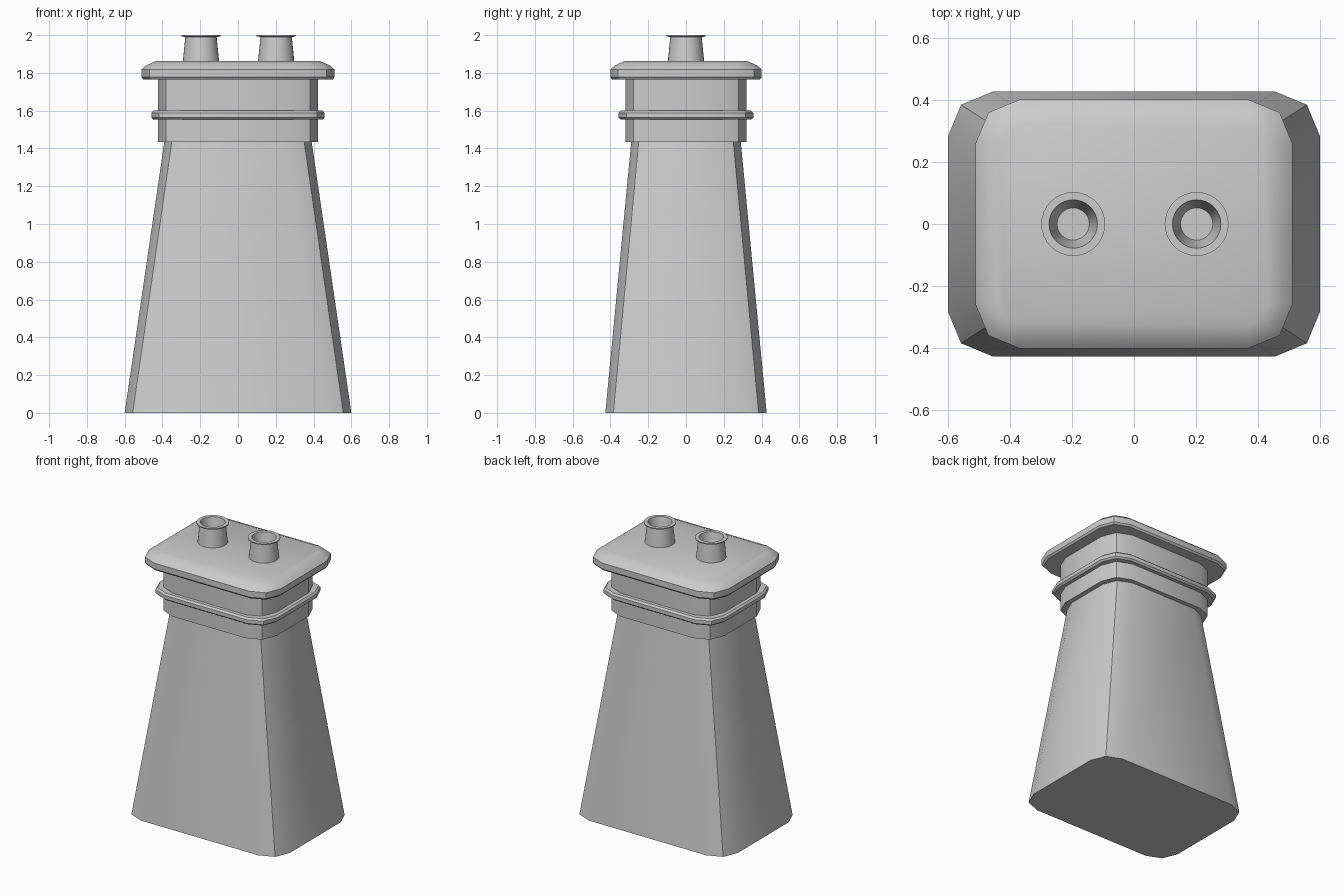
import bpy, bmesh, math

if "Cube" in bpy.data.objects:
    bpy.data.objects.remove(bpy.data.objects["Cube"])


def outline(hx, hy, r, z):
    """Rectangle with corners rounded in two segments (12 points)."""
    pts = []
    for k, (sx, sy) in enumerate(((1, 1), (-1, 1), (-1, -1), (1, -1))):
        for s in range(3):
            a = math.radians(90 * k + 45 * s)
            pts.append((sx * (hx - r) + r * math.cos(a),
                        sy * (hy - r) + r * math.sin(a), z))
    return pts


def circle(r, z, cx, n=32):
    return [(cx + r * math.cos(2 * math.pi * i / n),
             r * math.sin(2 * math.pi * i / n), z) for i in range(n)]


def loft(name, rings, angle=32):
    """Skin a stack of rings and close both ends."""
    bm = bmesh.new()
    rows = [[bm.verts.new(p) for p in ring] for ring in rings]
    n = len(rows[0])
    for a, b in zip(rows, rows[1:]):
        for i in range(n):
            j = (i + 1) % n
            bm.faces.new((a[i], a[j], b[j], b[i]))
    bm.faces.new(rows[0][::-1])
    bm.faces.new(rows[-1])
    bmesh.ops.recalc_face_normals(bm, faces=bm.faces)
    me = bpy.data.meshes.new(name)
    bm.to_mesh(me)
    bm.free()
    ob = bpy.data.objects.new(name, me)
    bpy.context.collection.objects.link(ob)
    bpy.ops.object.select_all(action='DESELECT')
    ob.select_set(True)
    bpy.context.view_layer.objects.active = ob
    bpy.ops.object.shade_smooth_by_angle(angle=math.radians(angle))
    return ob


# tapered shaft
loft("shaft", [outline(0.60, 0.427, 0.145, 0), outline(0.39, 0.29, 0.135, 1.435)])

# neck block above the shaft
loft("neck", [outline(0.423, 0.32, 0.14, 1.435), outline(0.423, 0.32, 0.14, 1.77)])

# thin moulding and top slab: (inset, z) profiles around rounded rectangles
moulding = [(0.012, 1.552), (0, 1.563), (0, 1.588), (0.012, 1.60)]
loft("moulding", [outline(0.459 - d, 0.357 - d, 0.14 - d, z) for d, z in moulding])

slab = [(0.01, 1.765), (0, 1.777), (0, 1.818), (0.025, 1.84), (0.075, 1.862)]
loft("cap_slab", [outline(0.511 - d, 0.401 - d, 0.142 - d, z) for d, z in slab])

# two flanged chimney pots with tapering flues
pot = [(0.097, 1.85), (0.083, 1.99), (0.103, 1.993), (0.103, 2.0),
       (0.078, 2.0), (0.052, 1.866)]
for side, x in (("left", -0.196), ("right", 0.202)):
    loft("pot_" + side, [circle(r, z, x) for r, z in pot])
